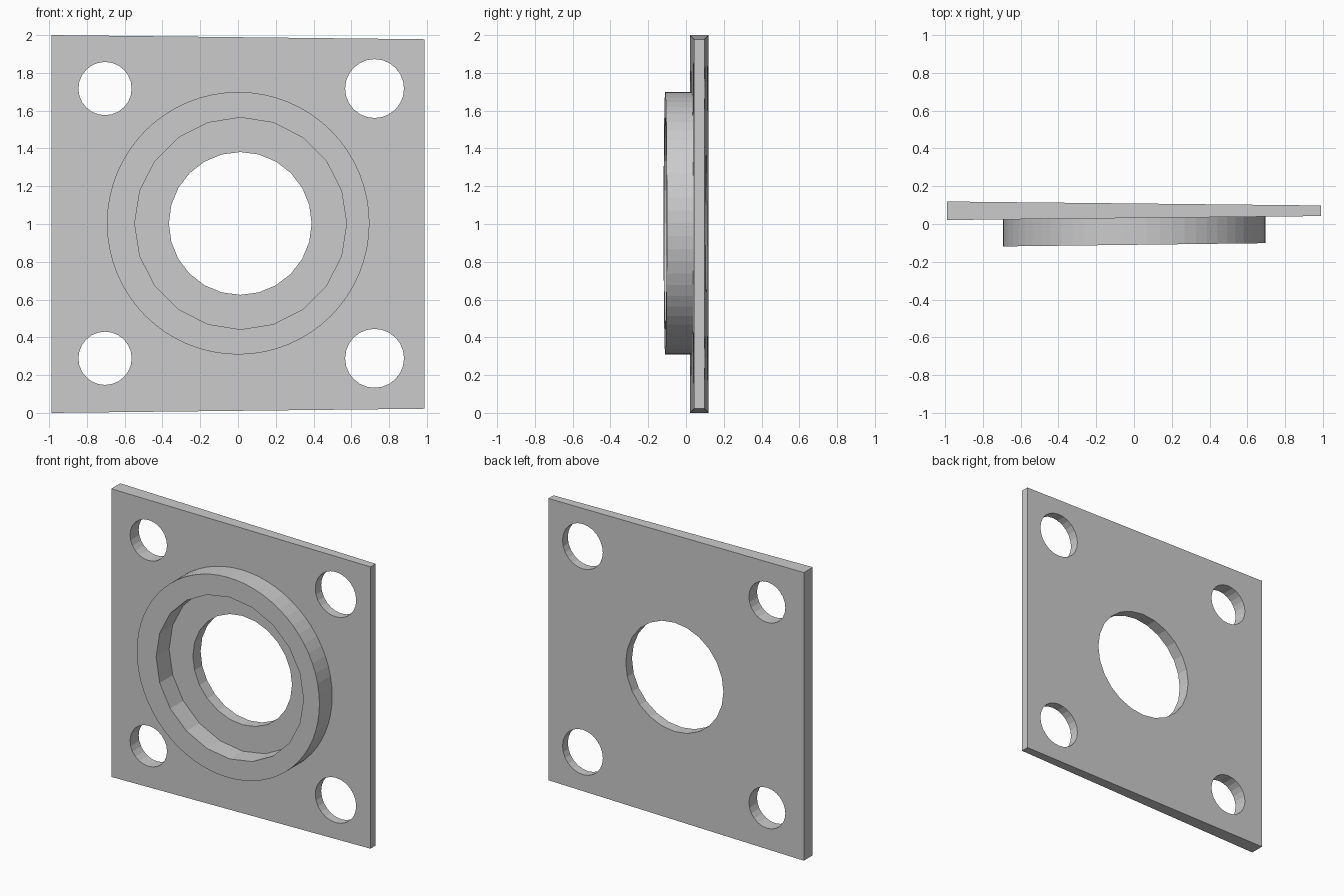
import bpy
import math

if "Cube" in bpy.data.objects:
    bpy.data.objects.remove(bpy.data.objects["Cube"], do_unlink=True)

# Plain grey metal
GREY = (0.6, 0.6, 0.6, 1)
metal = bpy.data.materials.new("plain_grey")
metal.use_nodes = True
metal.diffuse_color = GREY
metal.node_tree.nodes["Principled BSDF"].inputs["Base Color"].default_value = GREY


def cylinder(name, x, z, radius, sides, y0=-0.5, y1=0.5):
    """Cylinder running along y, with a vertex at the top."""
    bpy.ops.mesh.primitive_cylinder_add(vertices=sides, radius=radius, depth=y1 - y0,
                                        location=(x, (y0 + y1) / 2, z),
                                        rotation=(math.pi / 2, 0, 0))
    bpy.ops.object.transform_apply(location=True, rotation=True, scale=True)
    ob = bpy.context.object
    ob.name = name
    return ob


def combine(target, other, operation):
    """Apply a boolean and discard the second object."""
    mod = target.modifiers.new("combine", "BOOLEAN")
    mod.operation = operation
    mod.solver = "EXACT"
    mod.object = other
    bpy.context.view_layer.objects.active = target
    bpy.ops.object.modifier_apply(modifier=mod.name)
    bpy.data.objects.remove(other, do_unlink=True)


# Square plate, slightly thinner and shorter towards its left (+x) edge
bpy.ops.mesh.primitive_cube_add(size=2)
plate = bpy.context.object
plate.name = "flange_plate"
for v in plate.data.vertices:
    on_left = v.co.x > 0
    half_height = 0.978 if on_left else 1.0
    half_depth = 0.028 if on_left else 0.049
    v.co = (v.co.x * 0.988,
            0.07 + v.co.y * half_depth,
            1 + v.co.z * half_height)

# Raised collar with a slightly slanted front face
collar = cylinder("collar", 0.001, 1.004, 0.695, 64, -0.11, 0.07)
for v in collar.data.vertices:
    if v.co.y < 0:
        v.co.y += 0.0125 * v.co.x
combine(collar, cylinder("recess_cutter", 0.014, 1.003, 0.561, 20), "DIFFERENCE")
combine(plate, collar, "UNION")

# Centre bore and four bolt holes, larger on the +x side
combine(plate, cylinder("bore_cutter", 0.012, 1.003, 0.378, 24), "DIFFERENCE")
for x, radius in ((-0.704, 0.141), (0.723, 0.156)):
    for z in (0.289, 1.717):
        combine(plate, cylinder("bolt_cutter", x, z, radius, 24), "DIFFERENCE")

plate.data.materials.clear()
plate.data.materials.append(metal)
for face in plate.data.polygons:
    face.material_index = 0
    face.use_smooth = False
